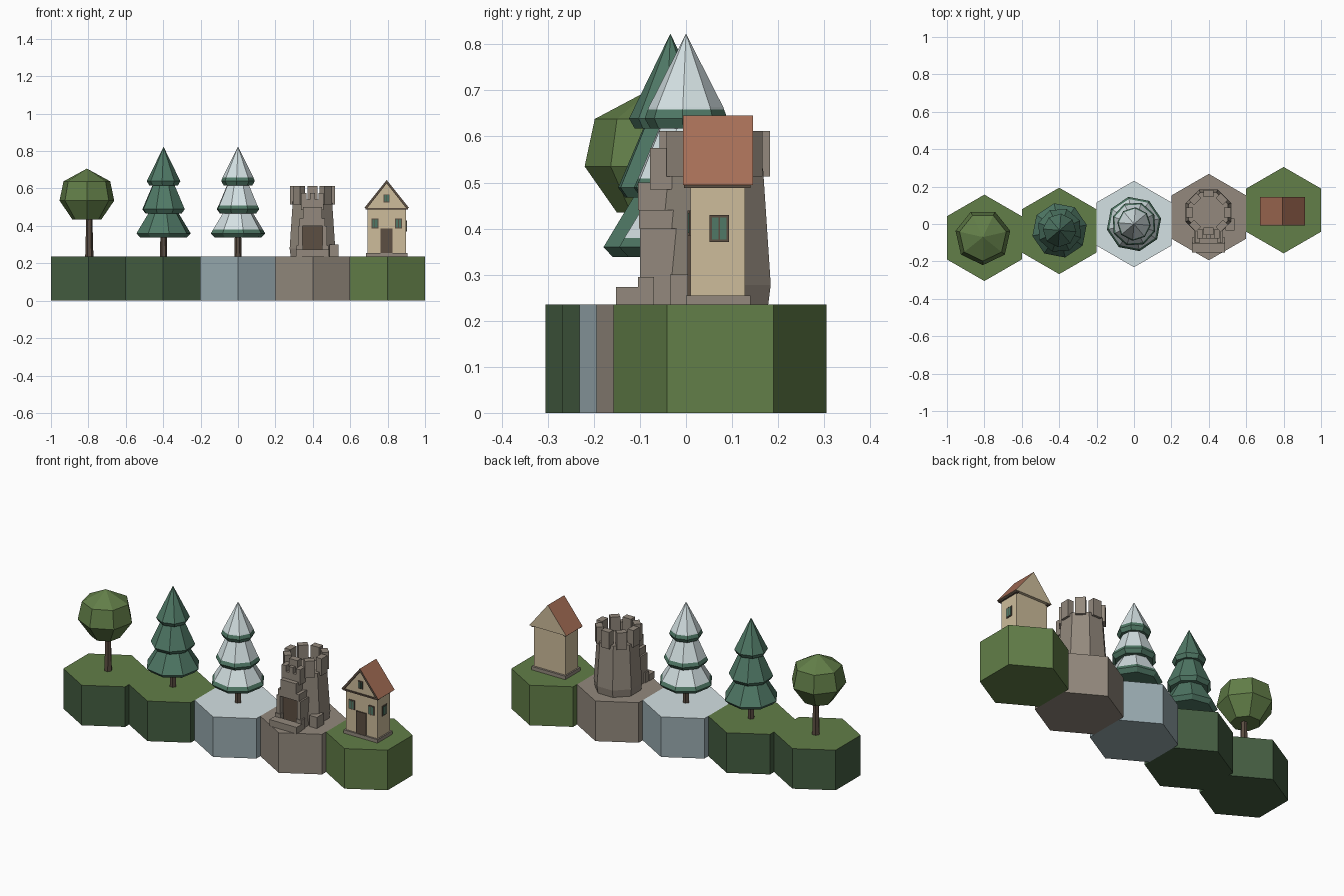
import bpy, bmesh, math
from mathutils import Matrix

if "Cube" in bpy.data.objects:
    bpy.data.objects.remove(bpy.data.objects["Cube"])


def material(name, r, g, b):
    m = bpy.data.materials.new(name)
    lin = [(c / 255 / 12.92) if c < 10 else ((c / 255 + 0.055) / 1.055) ** 2.4 for c in (r, g, b)]
    m.diffuse_color = (*lin, 1)
    m.use_nodes = True
    m.node_tree.nodes["Principled BSDF"].inputs["Base Color"].default_value = m.diffuse_color
    return m


GRASS = material("grass green", 98, 126, 72)
FOREST = material("forest green", 68, 93, 65)
ICE = material("ice blue", 152, 170, 175)
SNOW = material("snow white", 212, 225, 227)
STONE = material("grey stone", 147, 137, 125)
PINE = material("pine green", 80, 121, 102)
PLASTER = material("cream plaster", 205, 188, 155)
ROOF = material("roof red", 167, 111, 87)
BROWN = material("dark brown", 92, 78, 66)


def finish(name, bm, mats):
    bmesh.ops.remove_doubles(bm, verts=bm.verts, dist=1e-5)
    bmesh.ops.recalc_face_normals(bm, faces=bm.faces)
    me = bpy.data.meshes.new(name)
    bm.to_mesh(me)
    bm.free()
    for m in mats:
        me.materials.append(m)
    ob = bpy.data.objects.new(name, me)
    bpy.context.collection.objects.link(ob)
    return ob


def loft(name, x, y, sides, rings, mats, turn=0.0, bands=None):
    """Stack of (z, radius) rings; bands gives the material of each strip."""
    bm = bmesh.new()
    loops = []
    for z, r in rings:
        loops.append([bm.verts.new((x + r * math.cos(turn + math.tau * i / sides),
                                    y + r * math.sin(turn + math.tau * i / sides), z))
                      for i in range(sides)])
    for k in range(len(rings) - 1):
        for i in range(sides):
            j = (i + 1) % sides
            if rings[k + 1][1] == 0:
                continue_tip = [loops[k][i], loops[k][j], loops[k + 1][i]]
            else:
                continue_tip = [loops[k][i], loops[k][j], loops[k + 1][j], loops[k + 1][i]]
            f = bm.faces.new(continue_tip)
            f.material_index = bands[k] if bands else 0
    bm.faces.new(loops[0][::-1])
    if rings[-1][1] > 0:
        bm.faces.new(loops[-1]).material_index = bands[-1] if bands else 0
    return finish(name, bm, mats)


def box(name, x, y, z, mat, turn=None):
    """Box from (min, max) ranges, optionally placed by a matrix."""
    bm = bmesh.new()
    bmesh.ops.create_cube(bm, size=1)
    for v in bm.verts:
        for a, (lo, hi) in enumerate((x, y, z)):
            v.co[a] = lo if v.co[a] < 0 else hi
    if turn:
        bm.transform(turn)
    return finish(name, bm, [mat])


TOP = 0.235
HEX = 0.4 / math.sqrt(3)

# Row of hexagonal ground tiles, coloured top over coloured sides
tiles = [("round_tree_tile", GRASS, FOREST), ("pine_tile", GRASS, FOREST), ("snow_tile", SNOW, ICE),
         ("tower_tile", STONE, STONE), ("house_tile", GRASS, GRASS)]
for i, (name, top, side) in enumerate(tiles):
    tile = loft(name, 0.4 * (i - 2), 0.037 * (i - 2), 6, [(0, HEX), (TOP, HEX)], [side, top], math.pi / 6)
    for p in tile.data.polygons:
        p.material_index = int(p.normal.z > 0.9)

# Round tree
loft("round_tree_trunk", -0.795, -0.068, 6, [(TOP, 0.022), (0.45, 0.016)], [BROWN])
loft("round_tree_crown", -0.808, -0.07, 7,
     [(0.435, 0.08), (0.535, 0.15), (0.638, 0.128), (0.706, 0)], [GRASS], -math.pi / 2)

# Pines: three tiers each (lip bottom z, lip radius, top z, top radius)
TIERS = [(0.338, 0.148, 0.50, 0.062), (0.467, 0.12, 0.645, 0.05), (0.617, 0.09, 0.823, 0)]
for name, x, y, snowy in (("pine", -0.398, -0.034, False), ("snowy_pine", 0.0, 0.0, True)):
    loft(name + "_trunk", x, y, 6, [(TOP, 0.019), (0.36, 0.017)], [BROWN])
    for k, (z, r, zt, rt) in enumerate(TIERS):
        rings = [(z, r * 0.86), (z + 0.022, r)]
        bands = [0, 0]
        if snowy:
            # snow cap sits over the green lip
            rings += [(z + 0.042, r * 0.92), (z + 0.047, r * 0.9)]
            bands = [0, 0, 1, 1]
        rings.append((zt, rt))
        loft(f"{name}_tier_{k + 1}", x, y, 8, rings, [PINE, SNOW], 0.2 + 0.25 * k, bands)

# Round stone tower with eight battlements
TX, TY = 0.398, 0.062
loft("tower_body", TX, TY, 8, [(TOP, 0.126), (0.278, 0.132), (0.53, 0.114)], [STONE], math.pi / 8)
for k in range(8):
    m = Matrix.Translation((TX, TY, 0)) @ Matrix.Rotation(k * math.pi / 4, 4, 'Z')
    box(f"battlement_{k + 1}", (0.082, 0.12), (-0.027, 0.027), (0.513, 0.612), STONE, m)

# Gatehouse: jambs, lintel, stepped gable and inset door
for s, side in ((-1, "left"), (1, "right")):
    xs = sorted((TX + s * 0.054, TX + s * 0.078))
    box(f"gate_{side}_jamb", xs, (-0.1, 0.0), (TOP, 0.40), STONE)
    xs = sorted((TX + s * 0.05, TX + s * 0.085))
    box(f"gate_{side}_step_block", xs, (-0.104, -0.07), (TOP, 0.295), STONE)
box("gate_lintel", (TX - 0.068, TX + 0.068), (-0.102, 0.0), (0.40, 0.44), STONE)
box("gate_upper_step", (TX - 0.05, TX + 0.05), (-0.104, -0.02), (0.44, 0.50), STONE)
box("gate_parapet", (TX - 0.06, TX + 0.06), (-0.078, -0.03), (0.485, 0.54), STONE)
for s in (-1, 0, 1):
    box(f"gate_tooth_{s + 2}", (TX + s * 0.046 - 0.014, TX + s * 0.046 + 0.014),
        (-0.078, -0.03), (0.54, 0.575), STONE)
box("gate_door", (TX - 0.054, TX + 0.054), (-0.075, -0.05), (TOP, 0.42), BROWN)
box("gate_doorstep", (TX - 0.088, TX + 0.088), (-0.152, -0.1), (TOP, 0.273), STONE)
box("tower_side_block", (TX + 0.09, TX + 0.138), (-0.035, 0.03), (TOP, 0.30), STONE)

# House walls on a plinth
HX = 0.795
box("house_plinth", (HX - 0.11, HX + 0.11), (0.0, 0.14), (TOP, 0.255), STONE)
box("house_walls", (HX - 0.102, HX + 0.102), (0.01, 0.128), (0.255, 0.50), PLASTER)


def prism(name, outline, y0, y1, mats):
    """Outline in x and z, extruded along y; steep upper faces take slot 1."""
    bm = bmesh.new()
    f = bm.faces.new([bm.verts.new((HX + x, y0, z)) for x, z in outline])
    new = bmesh.ops.extrude_face_region(bm, geom=[f])["geom"]
    for v in new:
        if isinstance(v, bmesh.types.BMVert):
            v.co.y = y1
    ob = finish(name, bm, mats)
    for p in ob.data.polygons:
        p.material_index = int(len(mats) > 1 and p.normal.z > 0.2)
    return ob


# Gabled roof: red slopes, plaster ends
prism("house_roof", [(-0.12, 0.495), (0.12, 0.495), (0.0, 0.645)], 0.002, 0.145, [PLASTER, ROOF])
for s, side in ((-1, "left"), (1, "right")):
    prism(f"gable_{side}_trim", [(s * 0.12, 0.495), (s * 0.104, 0.495), (0, 0.627), (0, 0.645)],
          -0.007, 0.002, [BROWN, ROOF])
    box(f"eave_{side}_beam", sorted((HX + s * 0.095, HX + s * 0.112)), (0.0, 0.14), (0.488, 0.4955), BROWN)
box("gable_beam", (HX - 0.114, HX + 0.114), (-0.004, 0.012), (0.488, 0.4965), BROWN)

# House door and windows: brown frames, green panes, centre bars
box("house_door", (HX - 0.032, HX + 0.032), (0.003, 0.011), (0.255, 0.385), BROWN)


def window(name, w, h, place):
    box(name + "_frame", (-w, w), (-0.004, 0.002), (-h, h), BROWN, place)
    box(name + "_pane", (-w + 0.005, w - 0.005), (-0.006, 0.0), (-h + 0.005, h - 0.005), PINE, place)
    box(name + "_bar", (-0.0015, 0.0015), (-0.007, 0.0), (-h, h), BROWN, place)


window("front_left_window", 0.019, 0.027, Matrix.Translation((HX - 0.063, 0.01, 0.412)))
window("front_right_window", 0.019, 0.027, Matrix.Translation((HX + 0.063, 0.01, 0.412)))
window("gable_window", 0.016, 0.022, Matrix.Translation((HX, 0.001, 0.547)))
window("side_window", 0.021, 0.029,
       Matrix.Translation((HX + 0.102, 0.072, 0.40)) @ Matrix.Rotation(math.pi / 2, 4, 'Z'))
